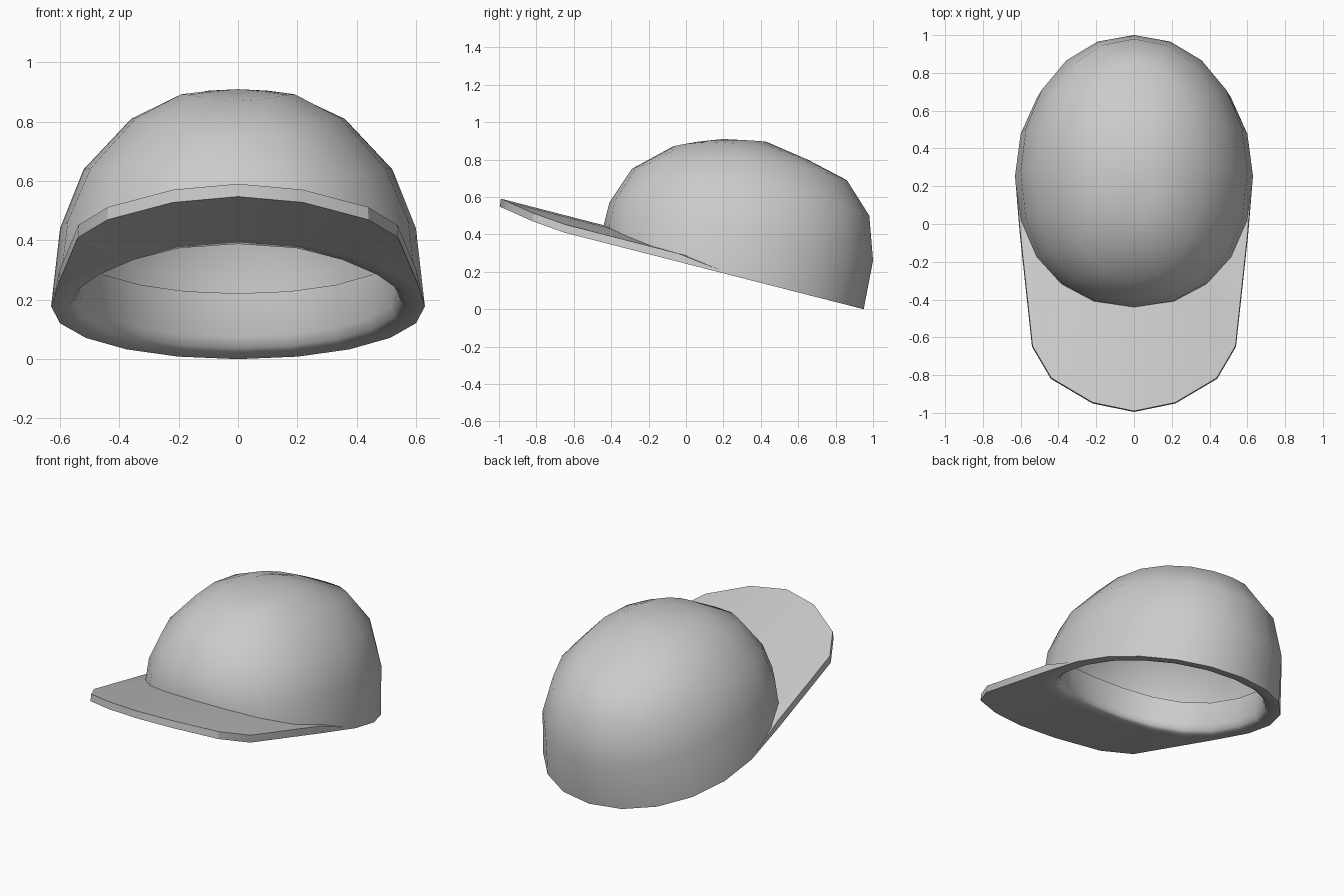
import bpy, math

old = bpy.data.objects.get("Cube")
if old:
    bpy.data.objects.remove(old, do_unlink=True)

SIDES = 20
BASE = (0.63, -0.44, 0.95)  # half width, front y, back y

grey = bpy.data.materials.new("plain_grey")
grey.use_nodes = True
grey.diffuse_color = (0.6, 0.6, 0.6, 1)
grey.node_tree.nodes["Principled BSDF"].inputs["Base Color"].default_value = (0.6, 0.6, 0.6, 1)


def build(name, verts, faces, angle):
    mesh = bpy.data.meshes.new(name)
    mesh.from_pydata(verts, [], faces)
    mesh.materials.append(grey)
    obj = bpy.data.objects.new(name, mesh)
    bpy.context.collection.objects.link(obj)
    bpy.ops.object.select_all(action="DESELECT")
    obj.select_set(True)
    bpy.context.view_layer.objects.active = obj
    bpy.ops.object.mode_set(mode="EDIT")
    bpy.ops.mesh.select_all(action="SELECT")
    bpy.ops.mesh.normals_make_consistent(inside=False)
    bpy.ops.object.mode_set(mode="OBJECT")
    bpy.ops.object.shade_smooth_by_angle(angle=math.radians(angle))
    return obj


def underside(x, y):
    """Height of the tilted lower edge, arched towards the front."""
    ramp = min(1, max(0, (0.26 - y) / 0.6))
    return 0.256 * (0.95 - y) + 0.05 * ramp * max(0, 1 - (x / 0.54) ** 2)


def oval(i, half, front, back, scale=1):
    """Point on a slightly squared oval; index 0 is the left side."""
    t = 2 * math.pi * i / SIDES
    c, s = math.cos(t), math.sin(t)
    p = 0.9 if s < -0.01 else 0.97
    x = half * scale * math.copysign(abs(c) ** p, c)
    y = (front + back) / 2 + (back - front) / 2 * scale * math.copysign(abs(s) ** p, s)
    return x, y


def base_point(i, scale=1, lift=0):
    x, y = oval(i, *BASE, scale)
    return x, y, underside(x, y) + lift


def bridge(rows, around):
    """Quads between equal rows of vertex indices."""
    n = len(rows[0])
    return [(a[i], a[(i + 1) % n], b[(i + 1) % n], b[i])
            for a, b in zip(rows, rows[1:]) for i in range(n if around else n - 1)]


# Crown with its turned-in rim and inner band, from band top to apex
rows = [[base_point(i, s, h) for i in range(SIDES)]
        for s, h in ((0.88, 0.2), (0.86, 0.05), (0.875, 0.015), (0.9, 0), (1, 0))]
# half width, front y, back y, front z, back z, rise at the sides
crown_rings = (
    (0.60, -0.44, 1.00, 0.45, 0.26, 0.085),
    (0.52, -0.41, 0.98, 0.57, 0.50, 0.105),
    (0.36, -0.29, 0.86, 0.75, 0.69, 0.09),
    (0.20, -0.07, 0.65, 0.87, 0.80, 0.05),
    (0.10, 0.06, 0.43, 0.895, 0.895, 0.01),
)
for half, front, back, zf, zb, bow in crown_rings:
    ring = []
    for i in range(SIDES):
        x, y = oval(i, half, front, back)
        f = (y - front) / (back - front)
        ring.append((x, y, zf + (zb - zf) * f + bow * (x / half) ** 2))
    rows.append(ring)
verts = [v for row in rows for v in row] + [(0, 0.2, 0.91)]
index = [[r * SIDES + i for i in range(SIDES)] for r in range(len(rows))]
faces = bridge(index, True)
faces += [(index[-1][i], index[-1][(i + 1) % SIDES], len(verts) - 1) for i in range(SIDES)]
build("crown", verts, faces, 48)

# Brim: inner edge follows the crown, outer edge follows the outline
outline = [(0.63, 0.255), (0.605, -0.05), (0.54, -0.65), (0.44, -0.82), (0.22, -0.95), (0, -0.995)]
outline += [(-x, y) for x, y in reversed(outline[:-1])]
count = len(outline)
thick = [0.0] + [0.043] * (count - 2) + [0.0]
lower_in = [base_point(-i) for i in range(count)]
lower_out = [(x, y, underside(x, y)) for x, y in outline]
upper_out = [(x * 0.995, y + 0.005, underside(x, y) + t) for (x, y), t in zip(outline, thick)]
upper_in = [base_point(-i, 0.97, t) for i, t in enumerate(thick)]
verts = lower_in + lower_out + upper_out + upper_in
index = [[r * count + i for i in range(count)] for r in (0, 1, 2, 3, 0)]
build("brim", verts, bridge(index, False), 25)
